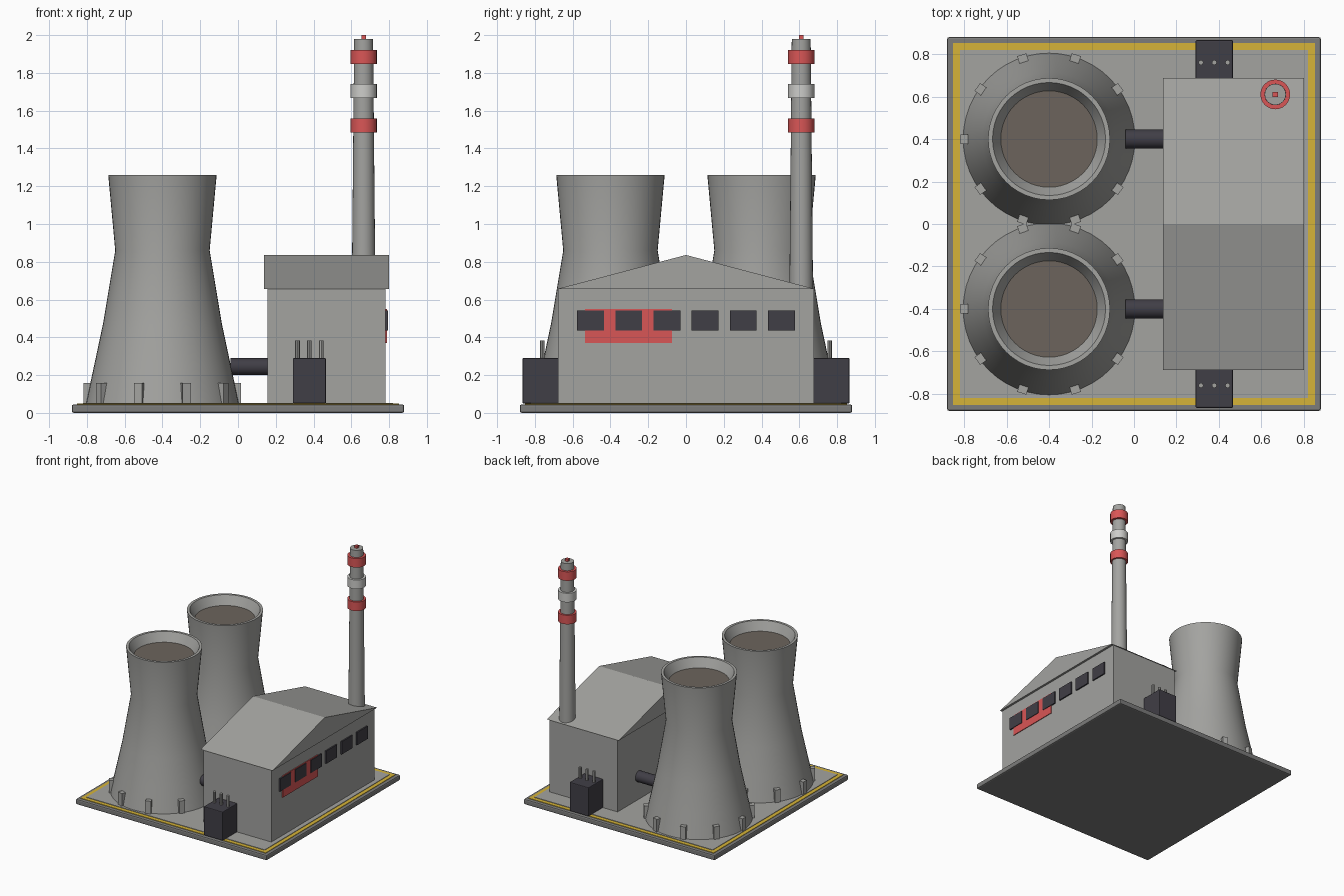
import bpy, bmesh, math
from mathutils import Matrix

if "Cube" in bpy.data.objects:
    bpy.data.objects.remove(bpy.data.objects["Cube"])


def material(name, r, g, b):
    """Flat colour given as sRGB 0-255, stored as linear."""
    lin = lambda c: ((c / 255 + 0.055) / 1.055) ** 2.4 if c > 10 else c / 255 / 12.92
    m = bpy.data.materials.new(name)
    m.diffuse_color = (lin(r), lin(g), lin(b), 1)
    m.use_nodes = True
    m.node_tree.nodes["Principled BSDF"].inputs["Base Color"].default_value = m.diffuse_color
    return m


CONCRETE = material("concrete_grey", 163, 163, 160)
SLAB = material("slab_grey", 124, 124, 123)
YELLOW = material("line_yellow", 214, 180, 56)
DARK = material("dark_steel", 64, 62, 70)
RED = material("warning_red", 217, 86, 86)
WHITE = material("band_white", 205, 205, 202)
BROWN = material("mouth_brown", 108, 100, 92)


def finish(bm, name, mat, smooth=False, bevel=0):
    bmesh.ops.recalc_face_normals(bm, faces=bm.faces)
    me = bpy.data.meshes.new(name)
    bm.to_mesh(me)
    bm.free()
    me.materials.append(mat)
    ob = bpy.data.objects.new(name, me)
    bpy.context.collection.objects.link(ob)
    if bevel:
        mod = ob.modifiers.new("edge", 'BEVEL')
        mod.width, mod.segments = bevel, 2
    if smooth:
        bpy.ops.object.select_all(action='DESELECT')
        ob.select_set(True)
        bpy.context.view_layer.objects.active = ob
        bpy.ops.object.shade_smooth_by_angle(angle=math.radians(35))
    return ob


def box(name, x, y, z, mat, bevel=0):
    """Box from (min, max) ranges."""
    bm = bmesh.new()
    bmesh.ops.create_cube(bm, size=1)
    for v in bm.verts:
        v.co = [r[0] + (c + 0.5) * (r[1] - r[0]) for r, c in zip((x, y, z), v.co)]
    return finish(bm, name, mat, bevel=bevel)


def lathe(name, profile, x, y, mat, sides=32):
    """Turn (radius, height) points round a vertical axis; the ends are capped."""
    bm = bmesh.new()
    rings = [[bm.verts.new((x + r * math.cos(2 * math.pi * i / sides),
                            y + r * math.sin(2 * math.pi * i / sides), z))
              for i in range(sides)] for r, z in profile]
    for a, b in zip(rings, rings[1:]):
        for i in range(sides):
            j = (i + 1) % sides
            bm.faces.new((a[i], a[j], b[j], b[i]))
    bm.faces.new(rings[0])
    bm.faces.new(rings[-1])
    return finish(bm, name, mat, smooth=True)


# Ground slab with painted boundary line and inner paving
box("ground_slab", (-.88, .88), (-.88, .88), (0, .045), SLAB, bevel=.01)
box("boundary_line", (-.852, .852), (-.852, .852), (.04, .049), YELLOW)
box("paving", (-.82, .82), (-.82, .82), (.045, .053), CONCRETE)

# Cooling towers, each with ten foot blocks and a pipe to the hall
for side, cy in (("front", -.40), ("back", .40)):
    cx = -.40
    lathe(side + "_cooling_tower",
          [(.405, .05), (.362, .25), (.315, .47), (.25, .86), (.287, 1.26),
           (.266, 1.26), (.226, 1.185)], cx, cy, CONCRETE, 48)
    lathe(side + "_tower_mouth", [(.227, 1.18), (.227, 1.188)], cx, cy, BROWN, 48)

    bm = bmesh.new()
    for i in range(10):
        m = (Matrix.Translation((cx, cy, 0)) @ Matrix.Rotation(math.radians(36 * i), 4, 'Z')
             @ Matrix.Translation((.398, 0, .104)) @ Matrix.Diagonal((.038, .045, .108, 1)))
        bmesh.ops.create_cube(bm, size=1, matrix=m)
    finish(bm, side + "_tower_feet", CONCRETE)

    bm = bmesh.new()
    bmesh.ops.create_cone(bm, cap_ends=True, segments=20, radius1=.045, radius2=.045, depth=.22,
                          matrix=Matrix.Translation((.07, cy, .245))
                          @ Matrix.Rotation(math.pi / 2, 4, 'Y'))
    finish(bm, side + "_pipe", DARK, smooth=True)

# Turbine hall walls and gable roof
box("hall_walls", (.155, .782), (-.678, .678), (.05, .656), CONCRETE)
bm = bmesh.new()
gable = [(-.687, .655), (.687, .655), (0, .836)]
ends = [[bm.verts.new((x, y, z)) for y, z in gable] for x in (.137, .80)]
bm.faces.new(ends[0])
bm.faces.new(ends[1])
for i in range(3):
    j = (i + 1) % 3
    bm.faces.new((ends[0][i], ends[0][j], ends[1][j], ends[1][i]))
finish(bm, "hall_roof", CONCRETE)

# Red wall panel and window row
box("wall_panel", (.78, .788), (-.535, -.075), (.37, .55), RED)
for i in range(6):
    y = -.505 + i * .202
    box(f"window_{i + 1}", (.78, .793), (y - .071, y + .071), (.437, .543), DARK)

# Transformers with three insulators at each end of the hall
for side, s in (("front", -1), ("back", 1)):
    box(side + "_transformer", (.29, .466), sorted((s * .66, s * .866)), (.05, .29), DARK, bevel=.006)
    for i in range(3):
        lathe(f"{side}_insulator_{i + 1}", [(.012, .28), (.012, .382)],
              .315 + i * .063, s * .76, CONCRETE, 8)

# Chimney with warning bands and beacon
px, py = .665, .61
lathe("chimney", [(.063, .60), (.05, 1.98)], px, py, CONCRETE, 24)
for name, z, mat in (("lower_band", 1.484, RED), ("middle_band", 1.667, WHITE), ("upper_band", 1.846, RED)):
    lathe(name, [(.07, z), (.07, z + .075)], px, py, mat, 24)
box("beacon", (px - .012, px + .012), (py - .012, py + .012), (1.975, 2.0), RED)
